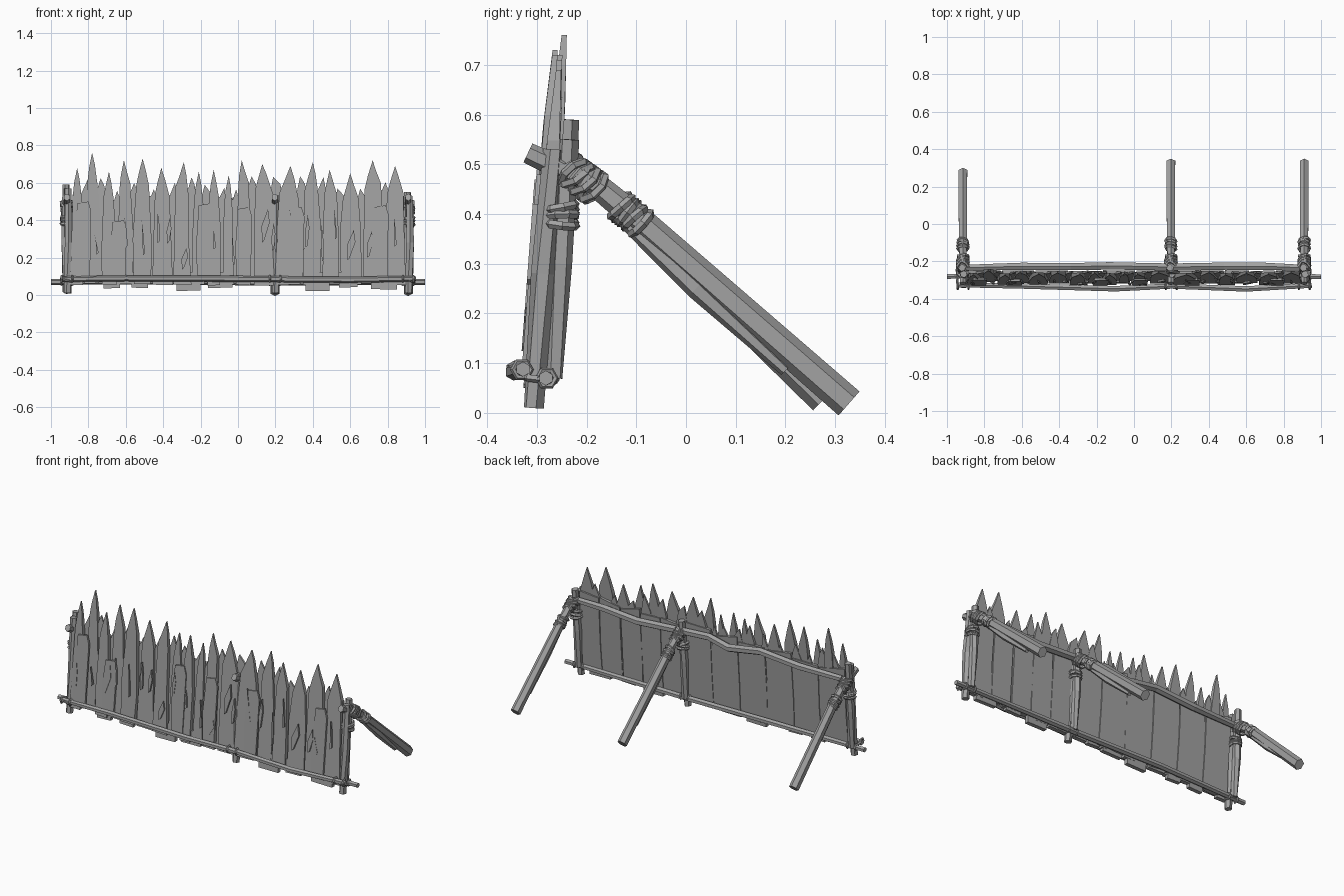
import bpy, bmesh, math, random
from mathutils import Vector

random.seed(4)
if "Cube" in bpy.data.objects:
    bpy.data.objects.remove(bpy.data.objects["Cube"])

wood = bpy.data.materials.new("weathered_grey")
wood.use_nodes = True
GREY = (0.36, 0.36, 0.36, 1)
wood.diffuse_color = GREY
wood.node_tree.nodes["Principled BSDF"].inputs["Base Color"].default_value = GREY

LEAN = 0.075          # the wall tips back as it rises
POSTS = (-0.915, 0.197, 0.91)


def jit(a):
    return random.uniform(-a, a)


def finish(bm, name):
    bmesh.ops.recalc_face_normals(bm, faces=bm.faces)
    mesh = bpy.data.meshes.new(name)
    bm.to_mesh(mesh)
    bm.free()
    mesh.materials.append(wood)
    obj = bpy.data.objects.new(name, mesh)
    bpy.context.collection.objects.link(obj)
    return obj


def board(name, outline, y0, thick, taper=0.0):
    """Leaning board from an x/z outline; taper thins the upper end."""
    bm = bmesh.new()
    front, back = [], []
    top = max(z for x, z in outline)
    for x, z in outline:
        t = thick / 2 * (1 - taper * max(0, z - top + 0.15) / 0.15)
        front.append(bm.verts.new((x, y0 + LEAN * z - t, z)))
        back.append(bm.verts.new((x, y0 + LEAN * z + t, z)))
    bm.faces.new(front)
    bm.faces.new(back[::-1])
    n = len(outline)
    for i in range(n):
        j = (i + 1) % n
        bm.faces.new((front[i], back[i], back[j], front[j]))
    return finish(bm, name)


def pole(name, path, radii, sides=6, flat=1.0):
    """Faceted pole along a path of points."""
    bm = bmesh.new()
    path = [Vector(p) for p in path]
    rings = []
    for i, p in enumerate(path):
        d = path[min(i + 1, len(path) - 1)] - path[max(i - 1, 0)]
        q = d.to_track_quat('Z', 'Y')
        ring = []
        for k in range(sides):
            a = math.tau * (k + 0.5) / sides
            ring.append(bm.verts.new(p + q @ Vector(
                (radii[i] * flat * math.cos(a), radii[i] * math.sin(a), 0))))
        rings.append(ring)
    for a, b in zip(rings, rings[1:]):
        for k in range(sides):
            m = (k + 1) % sides
            bm.faces.new((a[k], a[m], b[m], b[k]))
    bm.faces.new(rings[0][::-1])
    bm.faces.new(rings[-1])
    return finish(bm, name)


def rope(name, centre, axis, radius, thick=0.009, major=8, minor=5):
    """One faceted loop of rope around an axis."""
    bm = bmesh.new()
    q = Vector(axis).to_track_quat('Z', 'Y')
    grid = []
    for i in range(major):
        a = math.tau * i / major
        row = []
        for k in range(minor):
            b = math.tau * k / minor
            r = radius + thick * math.cos(b)
            row.append(bm.verts.new(Vector(centre) + q @ Vector(
                (r * math.cos(a), r * math.sin(a), thick * math.sin(b)))))
        grid.append(row)
    for i in range(major):
        for k in range(minor):
            m, n = (i + 1) % major, (k + 1) % minor
            bm.faces.new((grid[i][k], grid[m][k], grid[m][n], grid[i][n]))
    return finish(bm, name)


# Front row of sharpened planks: centre and tip height
SPIKES = [(-.86, .68), (-.78, .76), (-.69, .66), (-.61, .72), (-.51, .73),
          (-.41, .68), (-.29, .71), (-.21, .66), (-.13, .67), (-.05, .64),
          (.02, .72), (.13, .70), (.28, .69), (.40, .71), (.49, .67),
          (.60, .65), (.72, .72), (.84, .69)]
for i, (x, tip) in enumerate(SPIKES):
    left = (SPIKES[i - 1][0] + x) / 2 if i else -0.9
    right = (SPIKES[i + 1][0] + x) / 2 if i + 1 < len(SPIKES) else 0.9
    l, r = left + 0.004, right - 0.004
    base = 0.06 + jit(0.01)
    sl, sr = tip - 0.14 + jit(0.02), tip - 0.15 + jit(0.03)
    outline = [(l + jit(.006), base), (r + jit(.006), base + jit(.004)),
               (r + jit(.008), 0.3 + jit(.08)), (r - 0.012, sr),
               (x + (r - x) * 0.35, tip - 0.06), (x, tip),
               (x - (x - l) * 0.45, tip - 0.08), (l + 0.012, sl),
               (l + jit(.008), 0.28 + jit(.08))]
    # The tall second plank sits further back than the others
    y0 = -0.302 if i == 1 else -0.318 + (i % 2) * 0.01
    board("front_plank", outline, y0, 0.026, 0.6)

# Stubs of longer planks showing below the rails: left, right, bottom
for l, r, z in ((-.72, -.63, .035), (-.57, -.48, .04), (-.33, -.2, .022),
                (-.16, -.03, .038), (.22, .28, .05), (.36, .49, .022),
                (.54, .64, .04), (.71, .85, .032)):
    board("plank_foot", [(l, z), (r, z + jit(.004)), (r, .12), (l, .12)], -0.308, 0.024)

# Lower spikes filling the gaps behind the front row
for i in range(len(SPIKES) - 1):
    x = (SPIKES[i][0] + SPIKES[i + 1][0]) / 2
    tip = 0.6 + jit(0.045)
    w = 0.04 + jit(0.006)
    board("middle_plank", [(x - w, .07), (x + w, .07), (x + w * .9, tip - .12),
                           (x + w * .5, tip - .04), (x + jit(.02), tip),
                           (x - w * .8, tip - .1)], -0.301, 0.018, 0.5)

# Short broken slats and splinters on the front face
for x, top in ((-.64, .40), (-.18, .49), (.03, .47), (.31, .47), (.76, .48), (-.83, .5)):
    board("broken_slat", [(x - .036, .08), (x + .038, .08), (x + .045, top - .05),
                          (x + .03, top), (x - .03, top - .01), (x - .045, .25)],
          -0.331, 0.012)
for i in range(22):
    x, z = -0.84 + i * 0.08 + jit(.02), 0.12 + random.random() * 0.2
    h, s = 0.1 + random.random() * 0.1, jit(.03)
    board("splinter", [(x - .005, z), (x + .006, z + .01), (x + s + .009, z + h * .6),
                       (x + s, z + h), (x - .007, z + h * .5)], -0.334, 0.012)

# Wide backing boards between the posts, set in front of the rear rails
for x0, x1, count in ((-.89, .19, 6), (.21, .89, 5)):
    step = (x1 - x0) / count
    for i in range(count):
        l, r = x0 + i * step + .004, x0 + (i + 1) * step - .004
        board("backing_board", [(l, .07 + jit(.012)), (r, .07 + jit(.012)),
                                (r + jit(.005), .3), (r, .52 + jit(.02)),
                                (l, .52 + jit(.02)), (l + jit(.005), .25)],
              -0.297 + jit(.002), 0.016)

# Rails: two at the bottom, one wavy rail high on the back
pole("bottom_front_rail", [(-.95, -.325, .085), (-.6, -.332, .09), (-.1, -.346, .088),
                           (.2, -.332, .085), (.6, -.347, .082), (.95, -.328, .088)],
     [.015, .016, .017, .016, .017, .015])
pole("bottom_back_rail", [(-1, -.28, .07), (-.4, -.27, .075), (.2, -.275, .068),
                          (1, -.282, .07)], [.015, .018, .018, .015])
pole("top_back_rail", [(-.94, -.235, .485), (-.6, -.226, .488), (-.34, -.228, .508),
                       (-.13, -.224, .475), (0, -.226, .505), (.2, -.23, .49),
                       (.48, -.226, .472), (.7, -.226, .49), (.93, -.235, .488)],
     [.018, .022, .022, .023, .022, .022, .023, .022, .018])

# Posts, struts and lashings at each support
for x in POSTS:
    left_end = x < 0
    top = 0.59 if left_end else 0.55
    pole("front_post", [(x + .004, -.306, .01), (x + .01, -.288, .28),
                        (x + .004, -.268, top - .02)], [.021, .024, .02])
    pole("back_post", [(x - .004, -.268, .07), (x - .009, -.252, .3),
                       (x - .004, -.234, top)], [.02, .023, .02])
    foot = (x, .278, .028) if left_end else (x, .328, .019)
    pole("strut", [(x, -.318, .523), (x, -.18, .458), (x, -.08, .375), foot],
         [.021, .025, .029, .032], flat=0.85)
    # Splint strengthening the strut below the lashing
    pole("strut_splint", [(x, -.14, .40), (x + .004, .02, .25), (x, .2, .085)],
         [.013, .021, .012])
    # Coils around the strut
    down = Vector((0, .77, -.64))
    for k in range(4):
        c = Vector((x, -.13, .414)) + down * (k * 0.017)
        rope("strut_coil", c, down + Vector((jit(.2), 0, jit(.25))), 0.027 + jit(.002))
    # Crossed lashing where strut, post and top rail meet
    for k in range(3):
        c = (x, -.224 + k * .017, .482 - k * .013)
        rope("cross_lashing", c, (.4, .5, -.6 + k * .15), 0.032)
        rope("cross_lashing", c, (-.4, .5, -.75 + k * .1), 0.034)
    for k in range(3):
        rope("post_coil", (x, -.253, .38 + k * .017), (jit(.2), jit(.2), 1), 0.032)
    # Bottom rail lashings
    for side in (-.028, .028):
        rope("front_rail_coil", (x + side, -.33, .087), (1, jit(.2), 0), 0.018, 0.006, 6)
        rope("back_rail_coil", (x + side, -.28, .07), (1, jit(.2), 0), 0.018, 0.006, 6)
    rope("foot_lashing", (x, -.303, .078), (.3, .1, 1), 0.034, 0.008)
